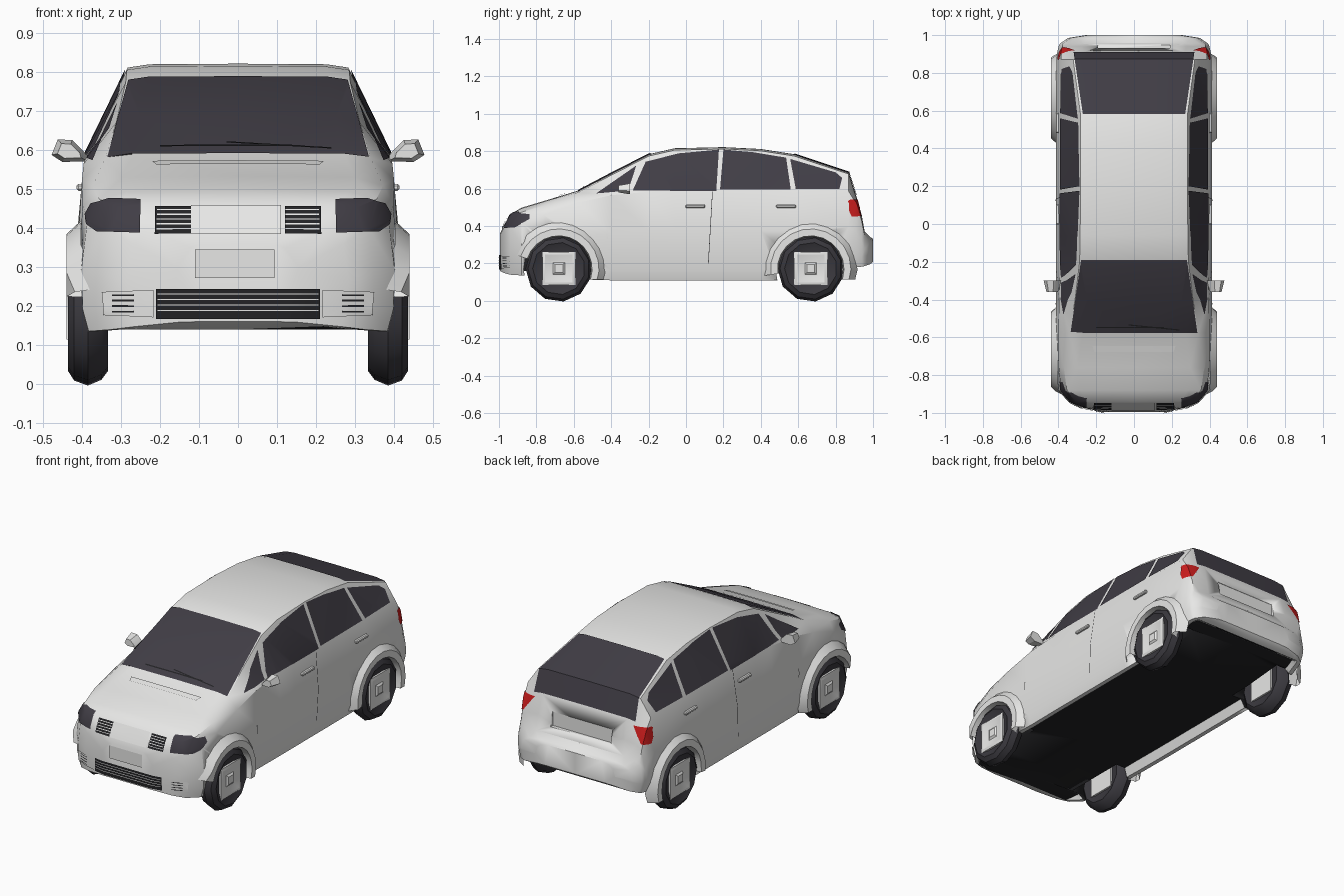
import bpy, bmesh, math
from mathutils import Vector, Matrix

if "Cube" in bpy.data.objects:
    bpy.data.objects.remove(bpy.data.objects["Cube"])


def material(name, r, g, b):
    m = bpy.data.materials.new(name)
    m.diffuse_color = (r, g, b, 1)
    m.use_nodes = True
    m.node_tree.nodes["Principled BSDF"].inputs["Base Color"].default_value = m.diffuse_color
    return m


PAINT = material("silver_white_paint", 0.80, 0.80, 0.79)
BLACK = material("underside_black", 0.016, 0.016, 0.018)
GLASS = material("dark_glass", 0.052, 0.047, 0.060)
RUBBER = material("tyre_rubber", 0.042, 0.040, 0.048)
RED = material("tail_light_red", 0.60, 0.012, 0.012)


def finish(name, bm, mats, angle=32):
    """Smooth shade with sharp creases and link a new object."""
    bm.normal_update()
    for f in bm.faces:
        f.smooth = True
    for e in bm.edges:
        e.smooth = len(e.link_faces) == 2 and e.calc_face_angle(0) < math.radians(angle)
    me = bpy.data.meshes.new(name)
    bm.to_mesh(me)
    bm.free()
    ob = bpy.data.objects.new(name, me)
    bpy.context.collection.objects.link(ob)
    for m in mats:
        me.materials.append(m)
    return ob


# Body stations: y, bottom, half width, belt half width, belt z, roof half width, roof edge z
STATIONS = [
    (-0.995, .160, .16, .155, .30, .12, .350),
    (-0.970, .148, .28, .270, .36, .235, .400),
    (-0.940, .140, .345, .335, .40, .305, .452),
    (-0.880, .136, .398, .386, .42, .355, .474),
    (-0.760, .130, .405, .398, .46, .372, .510),
    (-0.575, .115, .408, .400, .525, .340, .580),
    (-0.400, .110, .408, .396, .565, .312, .672),
    (-0.200, .110, .410, .391, .583, .288, .774),
    (-0.060, .110, .410, .390, .588, .285, .806),
    (0.200, .110, .410, .390, .592, .283, .812),
    (0.400, .110, .410, .390, .592, .283, .802),
    (0.580, .110, .410, .390, .592, .283, .774),
    (0.870, .165, .407, .387, .585, .322, .678),
    (0.910, .180, .402, .384, .520, .335, .552),
    (0.940, .183, .395, .378, .425, .345, .448),
    (0.955, .186, .388, .378, .350, .345, .362),
    (0.985, .196, .345, .335, .315, .300, .332),
    (1.000, .210, .250, .240, .305, .210, .322),
]


def ring(y, zb, w, bw, bz, rw, rz):
    zt = rz + (.024 if -.9 < y < -.7 else .01)  # crown of hood and roof
    zf = max(.16, zb + .02) if -.9 < y < .945 else zb + .001  # floor sits above the sills
    half = [(w - .06, zf), (w - .04, zb), (w - .015, zb), (w, zb + .055), (w + .004, zb + .55 * (bz - zb)),
            (bw, bz), (rw, rz), (rw * .8, rz + .85 * (zt - rz))]
    return [(0, zf)] + half + [(0, zt)] + [(-x, z) for x, z in reversed(half)]


body_bm = bmesh.new()
rings = [[body_bm.verts.new((x, s[0], z)) for x, z in ring(*s)] for s in STATIONS]
for a, b in zip(rings, rings[1:]):
    for i in range(len(a)):
        j = (i + 1) % len(a)
        body_bm.faces.new((a[i], a[j], b[j], b[i]))
body_bm.faces.new(rings[0])
body_bm.faces.new(rings[-1])
bmesh.ops.recalc_face_normals(body_bm, faces=body_bm.faces)
bmesh.ops.triangulate(body_bm, faces=body_bm.faces)
for f in body_bm.faces:  # dark floor inside pale sills
    c = f.calc_center_median()
    f.material_index = 1 if f.normal.z < -.8 and c.z < .21 and abs(c.x) < .31 and -.95 < c.y < .945 else 0

AXES = {"X": (1, 2), "Y": (0, 2), "Z": (0, 1)}


def panel(name, axis, sign, pts, mat, offset=.004):
    """Thin skin over the body, trimmed to a convex outline seen along an axis."""
    bm = body_bm.copy()
    k = "XYZ".index(axis)
    bmesh.ops.delete(bm, geom=[f for f in bm.faces if f.normal[k] * sign < .04], context="FACES")
    u, v = AXES[axis]
    cx, cy = sum(p[0] for p in pts) / len(pts), sum(p[1] for p in pts) / len(pts)
    for (ax, ay), (bx, by) in zip(pts, pts[1:] + pts[:1]):
        co, no = Vector((0, 0, 0)), Vector((0, 0, 0))
        co[u], co[v] = ax, ay
        no[u], no[v] = by - ay, ax - bx
        if no[u] * (cx - ax) + no[v] * (cy - ay) > 0:
            no = -no
        bmesh.ops.bisect_plane(bm, geom=bm.verts[:] + bm.edges[:] + bm.faces[:],
                               plane_co=co, plane_no=no, clear_outer=True)
    bm.normal_update()
    for vert, n in [(q, q.normal.copy()) for q in bm.verts]:
        vert.co += n * offset
    for f in bm.faces:
        f.material_index = 0
    return finish(name, bm, [mat])


def rect(x0, x1, z0, z1):
    return [(x0, z0), (x1, z0), (x1, z1), (x0, z1)]


def mirrored(pts, s):
    return [(x * s, z) for x, z in pts]


# Windscreen, wipers, hood vent and rear glass
panel("windscreen", "Z", 1, [(-.335, -.575), (.335, -.575), (.28, -.19), (-.28, -.19)], GLASS)
panel("rear_glass", "Z", 1, [(-.27, .58), (.27, .58), (.315, .875), (.32, .908), (-.32, .908), (-.315, .875)], GLASS)
panel("wiper_long", "Z", 1, [(-.20, -.548), (.16, -.548), (.16, -.541), (-.20, -.541)], BLACK, .008)
panel("wiper_short", "Z", 1, [(-.03, -.533), (.24, -.56), (.24, -.554), (-.03, -.527)], BLACK, .009)
panel("hood_vent", "Z", 1, [(-.21, -.675), (.21, -.675), (.22, -.645), (-.22, -.645)], PAINT, .006)

# Side windows, seams, tail and head lights
WINDOWS = {
    "front_quarter_window": [(-.48, .572), (-.265, .722), (-.31, .587)],
    "front_door_window": [(-.285, .587), (-.215, .742), (-.04, .787), (.176, .807), (.162, .587)],
    "rear_door_window": [(.182, .593), (.20, .807), (.36, .793), (.535, .764), (.56, .594)],
    "rear_quarter_window": [(.587, .595), (.557, .757), (.80, .685), (.835, .655), (.82, .595)],
}
for s, side in ((1, "right"), (-1, "left")):
    for name, pts in WINDOWS.items():
        panel(f"{side}_{name}", "X", s, pts, GLASS)
    panel(f"{side}_door_seam", "X", s, [(.140, .585), (.143, .585), (.121, .20), (.118, .20)], BLACK, .002)
    panel(f"{side}_side_marker", "X", s, rect(-.425, -.418, .33, .38), PAINT, .005)
    panel(f"{side}_tail_light_side", "X", s, [(.865, .535), (.93, .53), (.925, .46), (.885, .475)], RED)
    panel(f"{side}_tail_light_back", "Y", 1,
          mirrored([(.31, .54), (.40, .54), (.40, .45), (.37, .455)], s), RED)
    panel(f"{side}_headlight", "Y", -1,
          mirrored([(.25, .388), (.25, .472), (.33, .475), (.375, .462), (.39, .435), (.386, .41), (.36, .392)], s), GLASS)
    # Upper grille with slats, and slotted bumper insert
    panel(f"{side}_upper_grille", "Y", -1, mirrored(rect(.12, .213, .385, .455), s), BLACK)
    panel(f"{side}_bumper_insert", "Y", -1,
          mirrored([(.215, .172), (.215, .242), (.347, .237), (.342, .178)], s), PAINT, .005)
    for i in range(5):
        z = .395 + i * .012
        panel(f"{side}_upper_slat_{i}", "Y", -1, mirrored(rect(.12, .208, z, z + .003), s), PAINT, .007)
    for i in range(4):
        z = .185 + i * .014
        panel(f"{side}_bumper_slot_{i}", "Y", -1, mirrored(rect(.265, .32, z, z + .004), s), BLACK, .007)

# Front centre details
panel("lower_grille", "Y", -1, rect(-.21, .21, .168, .244), BLACK)
for i in range(4):
    z = .188 + i * .014
    panel(f"lower_slat_{i}", "Y", -1, rect(-.205, .205, z, z + .003), PAINT, .007)
panel("number_plate", "Y", -1, rect(-.11, .094, .273, .346), PAINT, .006)
panel("nose_panel", "Y", -1, rect(-.12, .11, .383, .457), PAINT, .006)


# Cut wheel openings and the tailgate recess from the shell
def cylinder(bm, x0, x1, y, z, r, n):
    mat = Matrix.Translation(((x0 + x1) / 2, y, z)) @ Matrix.Rotation(math.pi / 2, 4, "Y")
    return bmesh.ops.create_cone(bm, cap_ends=True, segments=n, radius1=r, radius2=r,
                                 depth=abs(x1 - x0), matrix=mat)


WHEELS = {"front": -.68, "rear": .667}
cut = bmesh.new()
for s in (1, -1):
    for y in WHEELS.values():
        cylinder(cut, s * .29, s * .52, y, .17, .188, 20)
for f in cut.faces:
    f.material_index = 1
box = bmesh.ops.create_cube(cut, size=1, matrix=Matrix.Translation((0, .977, .45)) @ Matrix.Diagonal((.38, .10, .08, 1)))
for f in {f for v in box["verts"] for f in v.link_faces}:
    f.material_index = 0
cutter = finish("body_cutter", cut, [PAINT, BLACK])
cutter.hide_render = True
body = finish("body_shell", body_bm, [PAINT, BLACK])
mod = body.modifiers.new("openings", "BOOLEAN")
mod.object, mod.operation, mod.solver = cutter, "DIFFERENCE", "EXACT"
bpy.context.view_layer.update()
cut_mesh = bpy.data.meshes.new_from_object(body.evaluated_get(bpy.context.evaluated_depsgraph_get()))
body.modifiers.clear()
body.data = cut_mesh
bpy.data.objects.remove(cutter)


# Wheels: faceted tyres with pale four-sided hubs, and flared arches
def lathe(name, profile, y, z, n, mat):
    bm = bmesh.new()
    angles = [2 * math.pi * (i + .5) / n for i in range(n)]
    loops = [[bm.verts.new((x, y + r * math.cos(a), z + r * math.sin(a))) for a in angles] for x, r in profile]
    for a, b in zip(loops, loops[1:]):
        for i in range(n):
            bm.faces.new((a[i], a[(i + 1) % n], b[(i + 1) % n], b[i]))
    bm.faces.new(loops[0])
    bm.faces.new(loops[-1])
    bmesh.ops.recalc_face_normals(bm, faces=bm.faces)
    return finish(name, bm, [mat])


for s, side in ((1, "right"), (-1, "left")):
    for end, y in WHEELS.items():
        prof = [(.345, .10), (.333, .14), (.35, .163), (.385, .178), (.42, .165), (.436, .14), (.418, .10)]
        lathe(f"{end}_{side}_tyre", [(x * s, r) for x, r in prof], y, .173, 11, RUBBER)
        hub = [(.335, .115), (.430, .125), (.434, .105), (.424, .06), (.424, .045), (.432, .03)]
        lathe(f"{end}_{side}_hub", [(x * s, r) for x, r in hub], y, .173, 4, PAINT)
        bm = bmesh.new()
        strips = []
        sweep = 180 if end == "front" else 206
        for i in range(13):
            a = math.radians(-18 + i * sweep / 12)
            row = []
            for r, x in ((.172, .39), (.178, .440), (.215, .440), (.25, .402)):
                py = y + r * math.cos(a)
                x -= .9 * max(0, -.86 - py) + .5 * max(0, py - .88)
                row.append(bm.verts.new((s * x, py, max(.115, .17 + r * math.sin(a)))))
            strips.append(row)
        for p, q in zip(strips, strips[1:]):
            for i in range(3):
                bm.faces.new((p[i], p[i + 1], q[i + 1], q[i]) if s > 0 else (q[i], q[i + 1], p[i + 1], p[i]))
        finish(f"{end}_{side}_arch_flare", bm, [PAINT])

    # Door mirror, tapering forwards
    bm = bmesh.new()
    outline = [(.385, .572), (.39, .592), (.425, .626), (.462, .628), (.478, .588), (.45, .57)]
    base = bm.faces.new([bm.verts.new((s * x, -.30, z)) for x, z in outline])
    ext = bmesh.ops.extrude_face_region(bm, geom=[base])["geom"]
    for v in (g for g in ext if isinstance(g, bmesh.types.BMVert)):
        v.co = Vector((s * .435, -.36, .597)).lerp(Vector((v.co.x, -.36, v.co.z)), .65)
    bmesh.ops.recalc_face_normals(bm, faces=bm.faces)
    finish(f"{side}_mirror", bm, [PAINT])

    # Door handles
    for name, y in (("front", .05), ("rear", .535)):
        bm = bmesh.new()
        bmesh.ops.create_cube(bm, size=1, matrix=Matrix.Translation((s * .403, y, .505)) @ Matrix.Diagonal((.022, .105, .018, 1)))
        bmesh.ops.bevel(bm, geom=bm.edges[:], offset=.005, segments=1, affect="EDGES")
        finish(f"{name}_{side}_handle", bm, [PAINT])
